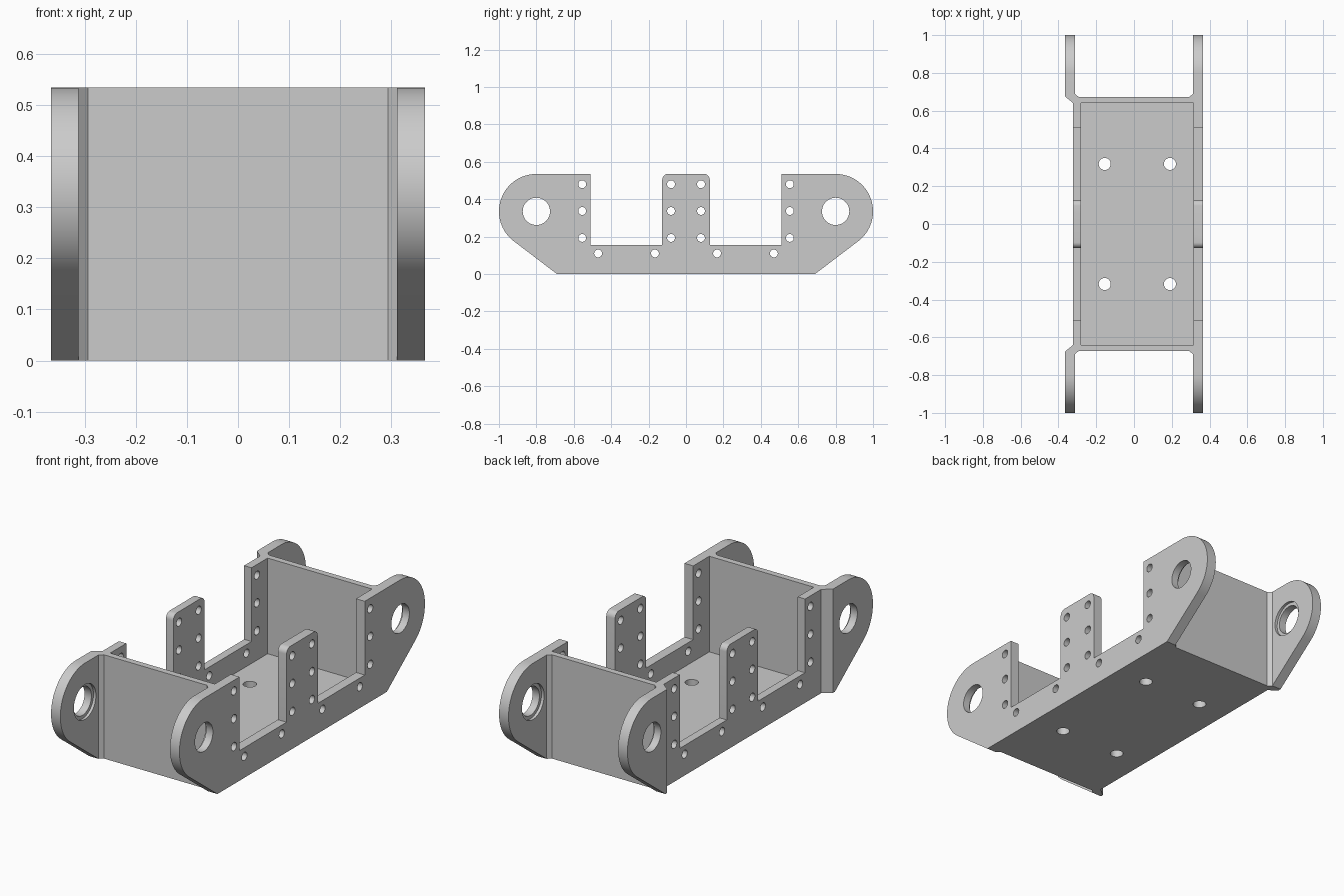
import bpy, bmesh, math
from mathutils import Vector

cube = bpy.data.objects.get("Cube")
if cube:
    bpy.data.objects.remove(cube, do_unlink=True)

HEIGHT = 0.535
EAR_Y, EAR_Z, EAR_R = 0.8, 0.335, 0.2

grey = bpy.data.materials.new("machined grey")
grey.use_nodes = True
grey.diffuse_color = (0.6, 0.6, 0.6, 1)
grey.node_tree.nodes["Principled BSDF"].inputs["Base Color"].default_value = (0.6, 0.6, 0.6, 1)


def prism(name, outline, direction):
    """Extrude a closed 3D outline along a direction."""
    bm = bmesh.new()
    face = bm.faces.new([bm.verts.new(p) for p in outline])
    moved = bmesh.ops.extrude_face_region(bm, geom=[face])["geom"]
    bmesh.ops.translate(bm, vec=Vector(direction),
                        verts=[v for v in moved if isinstance(v, bmesh.types.BMVert)])
    bmesh.ops.recalc_face_normals(bm, faces=bm.faces)
    mesh = bpy.data.meshes.new(name)
    bm.to_mesh(mesh)
    bm.free()
    mesh.materials.append(grey)
    obj = bpy.data.objects.new(name, mesh)
    bpy.context.collection.objects.link(obj)
    return obj


def arc(cy, cz, r, start, end, steps):
    angles = [math.radians(start + (end - start) * i / steps) for i in range(steps + 1)]
    return [(cy + r * math.cos(a), cz + r * math.sin(a)) for a in angles]


def cross_drill(name, y, z, r, half=0.5, sides=24):
    """Cylinder lying along x."""
    ring = arc(y, z, r, 0, 360 - 360 / sides, sides - 1)
    return prism(name, [(-half, a, b) for a, b in ring], (2 * half, 0, 0))


def cut(target, tool, operation="DIFFERENCE"):
    mod = target.modifiers.new(tool.name, "BOOLEAN")
    mod.operation = operation
    mod.solver = "EXACT"
    mod.object = tool
    bpy.context.view_layer.objects.active = target
    bpy.ops.object.modifier_apply(modifier=mod.name)
    bpy.data.objects.remove(tool, do_unlink=True)


# Plan outline: flat left side, stepped right side, two ears at each end
half_plan = [(0.366, 1), (0.312, 1), (0.312, 0.69), (0.294, 0.673),
             (-0.294, 0.673), (-0.313, 0.69), (-0.313, 1), (-0.366, 1),
             (-0.366, 0.676), (-0.322, 0.64)]
plan = half_plan + [(x, -y) for x, y in reversed(half_plan)]
frame = prism("bracket_frame", [(x, y, 0) for x, y in plan], (0, 0, HEIGHT))

# Pocket between the walls, leaving the floor
pocket = [(-0.28, -0.641), (0.316, -0.641), (0.316, 0.641), (-0.28, 0.641)]
cut(frame, prism("pocket", [(x, y, 0.042) for x, y in pocket], (0, 0, 1)))

# Side silhouette: sloped ends, round ears, notches and rounded middle post
half_side = ([(0.69, 0)] + arc(EAR_Y, EAR_Z, EAR_R, -52.8, 90, 32)
             + [(0.51, HEIGHT), (0.51, 0.155), (0.127, 0.155)]
             + arc(0.097, HEIGHT - 0.03, 0.03, 0, 90, 6))
side = half_side + [(-y, z) for y, z in reversed(half_side)]
cut(frame, prism("silhouette", [(-0.5, y, z) for y, z in side], (1, 0, 0)), "INTERSECT")

# Ear bores, with a shallow recess on the inner faces
for s in (-1, 1):
    cut(frame, cross_drill("bore", s * EAR_Y, EAR_Z, 0.073, sides=48))
    cut(frame, cross_drill("recess", s * EAR_Y, EAR_Z, 0.09, half=0.327, sides=48))

# Small holes through both side walls
holes = [(y, z) for y in (0.555, 0.08) for z in (0.193, 0.337, 0.48)]
holes += [(0.47, 0.11), (0.166, 0.11)]
for y, z in holes:
    for s in (-1, 1):
        cut(frame, cross_drill("side_hole", s * y, z, 0.021))

# Floor holes
for x in (-0.155, 0.19):
    for y in (-0.318, 0.318):
        ring = arc(x, y, 0.032, 0, 345, 23)
        cut(frame, prism("floor_hole", [(a, b, -0.1) for a, b in ring], (0, 0, 0.3)))

bpy.ops.object.select_all(action="DESELECT")
frame.select_set(True)
bpy.context.view_layer.objects.active = frame
bpy.ops.object.shade_smooth_by_angle(angle=math.radians(30))
